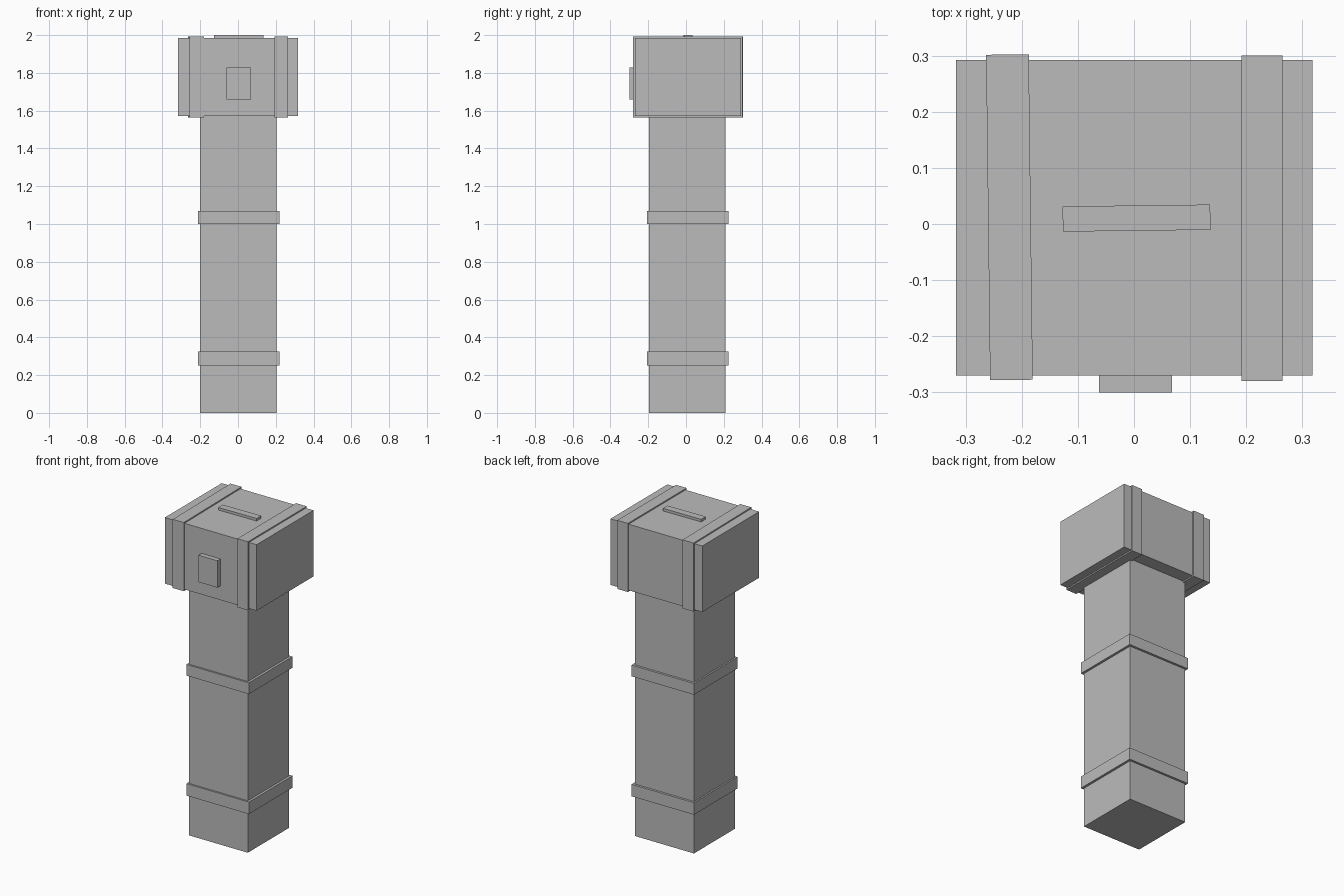
import bpy
import bmesh
import math

if "Cube" in bpy.data.objects:
    bpy.data.objects.remove(bpy.data.objects["Cube"])

grey = bpy.data.materials.new("plain grey")
grey.diffuse_color = (0.5, 0.5, 0.5, 1)
grey.use_nodes = True
grey.node_tree.nodes["Principled BSDF"].inputs["Base Color"].default_value = grey.diffuse_color


def box(name, x, y, z, turn=0.0):
    """Box spanning the given (min, max) ranges, turned about its own vertical axis."""
    bm = bmesh.new()
    bmesh.ops.create_cube(bm, size=1)
    bmesh.ops.scale(bm, vec=(x[1] - x[0], y[1] - y[0], z[1] - z[0]), verts=bm.verts)
    mesh = bpy.data.meshes.new(name)
    bm.to_mesh(mesh)
    bm.free()
    mesh.materials.append(grey)
    obj = bpy.data.objects.new(name, mesh)
    obj.location = [(r[0] + r[1]) / 2 for r in (x, y, z)]
    obj.rotation_euler.z = math.radians(turn)
    bpy.context.collection.objects.link(obj)
    return obj


# Square handle with two raised bands
box("handle", (-0.202, 0.205), (-0.196, 0.21), (0.0, 1.575))
for name, z0, z1 in (("lower_band", 0.25, 0.325), ("upper_band", 1.0, 1.07)):
    box(name, (-0.212, 0.22), (-0.207, 0.224), (z0, z1))

# Block head with a strap wrapped around each end
box("head", (-0.317, 0.318), (-0.27, 0.292), (1.571, 1.984))
box("left_strap", (-0.26, -0.184), (-0.278, 0.302), (1.563, 1.992), 0.7)
box("right_strap", (0.192, 0.265), (-0.28, 0.3), (1.563, 1.992))

# Raised plate on the front and thin bar on the top
box("front_plate", (-0.062, 0.068), (-0.3, -0.26), (1.66, 1.828))
box("top_bar", (-0.127, 0.136), (-0.012, 0.033), (1.97, 2.0), 0.7)
